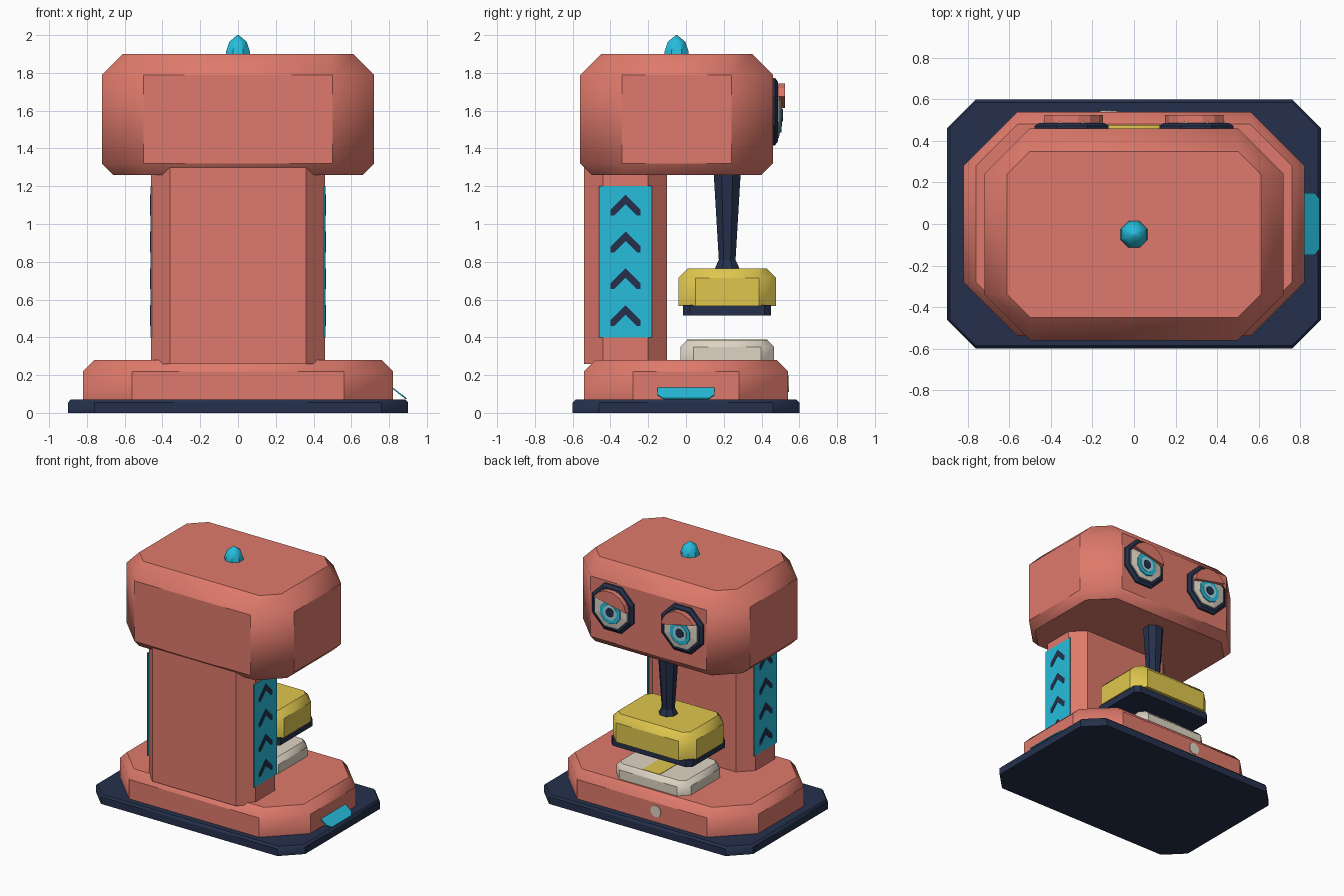
import bpy, bmesh
from math import pi, sin, cos, radians, sqrt

if "Cube" in bpy.data.objects:
    bpy.data.objects.remove(bpy.data.objects["Cube"])

def material(name, rgb):
    m = bpy.data.materials.new(name)
    m.diffuse_color = (*rgb, 1)
    m.use_nodes = True
    m.node_tree.nodes["Principled BSDF"].inputs["Base Color"].default_value = m.diffuse_color
    return m

CORAL = material("coral", (0.74, 0.195, 0.15))
NAVY = material("navy", (0.018, 0.030, 0.072))
CYAN = material("cyan", (0.02, 0.51, 0.71))
YELLOW = material("yellow", (0.74, 0.57, 0.076))
CREAM = material("cream", (0.73, 0.66, 0.55))
PALE = material("pale_blue", (0.33, 0.68, 0.78))

def finish(name, mat, bm, smooth=True):
    bmesh.ops.recalc_face_normals(bm, faces=bm.faces)
    me = bpy.data.meshes.new(name)
    bm.to_mesh(me)
    bm.free()
    me.materials.append(mat)
    ob = bpy.data.objects.new(name, me)
    bpy.context.collection.objects.link(ob)
    if smooth:
        bpy.ops.object.select_all(action='DESELECT')
        ob.select_set(True)
        bpy.context.view_layer.objects.active = ob
        bpy.ops.object.shade_smooth_by_angle(angle=radians(40))
    return ob

def loft(name, mat, rings, smooth=True):
    """Skin equal-length rings of points and cap both ends."""
    bm = bmesh.new()
    vs = [[bm.verts.new(p) for p in r] for r in rings]
    n = len(vs[0])
    for a, b in zip(vs, vs[1:]):
        for i in range(n):
            j = (i + 1) % n
            bm.faces.new((a[i], a[j], b[j], b[i]))
    bm.faces.new(vs[0])
    bm.faces.new(vs[-1])
    return finish(name, mat, bm, smooth)

def block(name, mat, hx, hy, c, cy, levels, cx=0):
    """Box with cut corners; levels are (z, inset)."""
    rings = []
    for z, i in levels:
        x, y, k = hx - i, hy - i, max(c - i, 0.004)
        pts = [(x, y - k), (x - k, y), (k - x, y), (-x, y - k),
               (-x, k - y), (k - x, -y), (x - k, -y), (x, k - y)]
        rings.append([(cx + px, cy + py, z) for px, py in pts])
    return loft(name, mat, rings)

def lathe(name, mat, profile, loc, n=8, offset=0.5, smooth=False):
    """Turned part about z; profile is (radius, height)."""
    rings = [[(r * cos((i + offset) * 2 * pi / n), r * sin((i + offset) * 2 * pi / n), h)
              for i in range(n)] for r, h in profile]
    ob = loft(name, mat, rings, smooth)
    ob.location = loc
    return ob

def slab(name, mat, pts, offset):
    """Extrude a 3D outline by an offset vector."""
    far = [tuple(a + b for a, b in zip(p, offset)) for p in pts]
    return loft(name, mat, [pts, far], False)

# Base and column
block("base_plate", NAVY, 0.90, 0.60, 0.14, 0, [(0, 0), (0.055, 0), (0.07, 0.015)])
block("base_body", CORAL, 0.82, 0.54, 0.26, 0, [(0.07, 0), (0.22, 0), (0.28, 0.06)])
block("column", CORAL, 0.46, 0.22, 0.10, -0.32, [(0.26, 0), (1.30, 0)])

# Head and top knob
block("head", CORAL, 0.72, 0.51, 0.22, -0.05,
      [(1.26, 0.06), (1.32, 0), (1.79, 0), (1.90, 0.11)])
lathe("top_knob", CYAN, [(0.07, 1.89), (0.068, 1.915), (0.05, 1.965), (0.004, 2.0)],
      (0, -0.05, 0), smooth=True)

# Press: shaft, yellow head, navy pad
lathe("press_shaft", NAVY, [(0.07, 0.755), (0.068, 0.77), (0.048, 0.81), (0.078, 1.28)],
      (0, 0.218, 0))
block("press_head", YELLOW, 0.36, 0.258, 0.09, 0.218, [(0.565, 0), (0.715, 0), (0.765, 0.05)])
block("press_pad", NAVY, 0.35, 0.233, 0.035, 0.218, [(0.515, 0), (0.57, 0)])

# Bed with a painted stripe
block("bed", CREAM, 0.32, 0.248, 0.07, 0.218, [(0.27, 0), (0.35, 0), (0.385, 0.035)])
block("bed_stripe", YELLOW, 0.075, 0.213, 0.004, 0.218, [(0.38, 0), (0.388, 0)])

# Side panels with chevrons
for s, side in ((1, "right"), (-1, "left")):
    slab(side + "_panel", CYAN,
         [(s * 0.455, y, z) for y, z in ((-0.46, 0.40), (-0.18, 0.40), (-0.18, 1.20), (-0.46, 1.20))],
         (s * 0.008, 0, 0))
    for k in range(4):
        z = 1.155 - 0.195 * k
        arrow = [(0, 0), (0.08, -0.08), (0.08, -0.11), (0.06, -0.11), (0, -0.05),
                 (-0.06, -0.11), (-0.08, -0.11), (-0.08, -0.08)]
        slab(f"{side}_chevron_{k + 1}", NAVY,
             [(s * 0.46, -0.32 + a, z + b) for a, b in arrow], (s * 0.006, 0, 0))

# Sloping pedal on the right, button on the back of the base
pedal = [(0.815, -0.15, 0.138), (0.815, 0.15, 0.138), (0.87, 0.15, 0.096),
         (0.893, 0.12, 0.078), (0.893, -0.12, 0.078), (0.87, -0.15, 0.096)]
slab("pedal", CYAN, pedal, (-0.004, 0, -0.006))
button = lathe("back_button", CREAM, [(0.045, 0), (0.045, 0.012)], (-0.12, 0.533, 0.155), 12)
button.rotation_euler.x = -pi / 2

# Eyes on the back face of the head, with tilted lids
for s, side in ((1, "right"), (-1, "left")):
    x, zc = s * 0.30, 1.595
    layers = [("rim", NAVY, [(0.193, 0), (0.193, 0.022), (0.17, 0.037)], 0.45, 0, 8),
              ("white", CREAM, [(0.155, 0), (0.15, 0.012), (0.09, 0.022)], 0.48, 0, 8),
              ("iris", CYAN, [(0.092, 0), (0.09, 0.011)], 0.495, -0.02, 10),
              ("iris_core", PALE, [(0.06, 0), (0.06, 0.006)], 0.503, -0.02, 10),
              ("pupil", NAVY, [(0.036, 0), (0.036, 0.007)], 0.506, -0.02, 8)]
    for part, mat, prof, y, dz, n in layers:
        ob = lathe(f"{side}_eye_{part}", mat, prof, (x, y, zc + dz), n)
        ob.rotation_euler.x = -pi / 2
    # Lid: upper slice of a disc, lower towards the middle
    r, cut, t = 0.152, 0.05, radians(12)
    w = sqrt(r * r - cut * cut)
    a0 = pi / 2 - radians(70.8)
    arc = [a0 + (pi - 2 * a0) * i / 6 for i in range(7)]
    pts = [(r * cos(a), r * sin(a)) for a in arc]
    slab(side + "_eyelid", CORAL,
         [(x + s * (u * cos(t) - v * sin(t)), 0.48, zc + u * sin(t) + v * cos(t)) for u, v in pts],
         (0, 0.045, 0))
